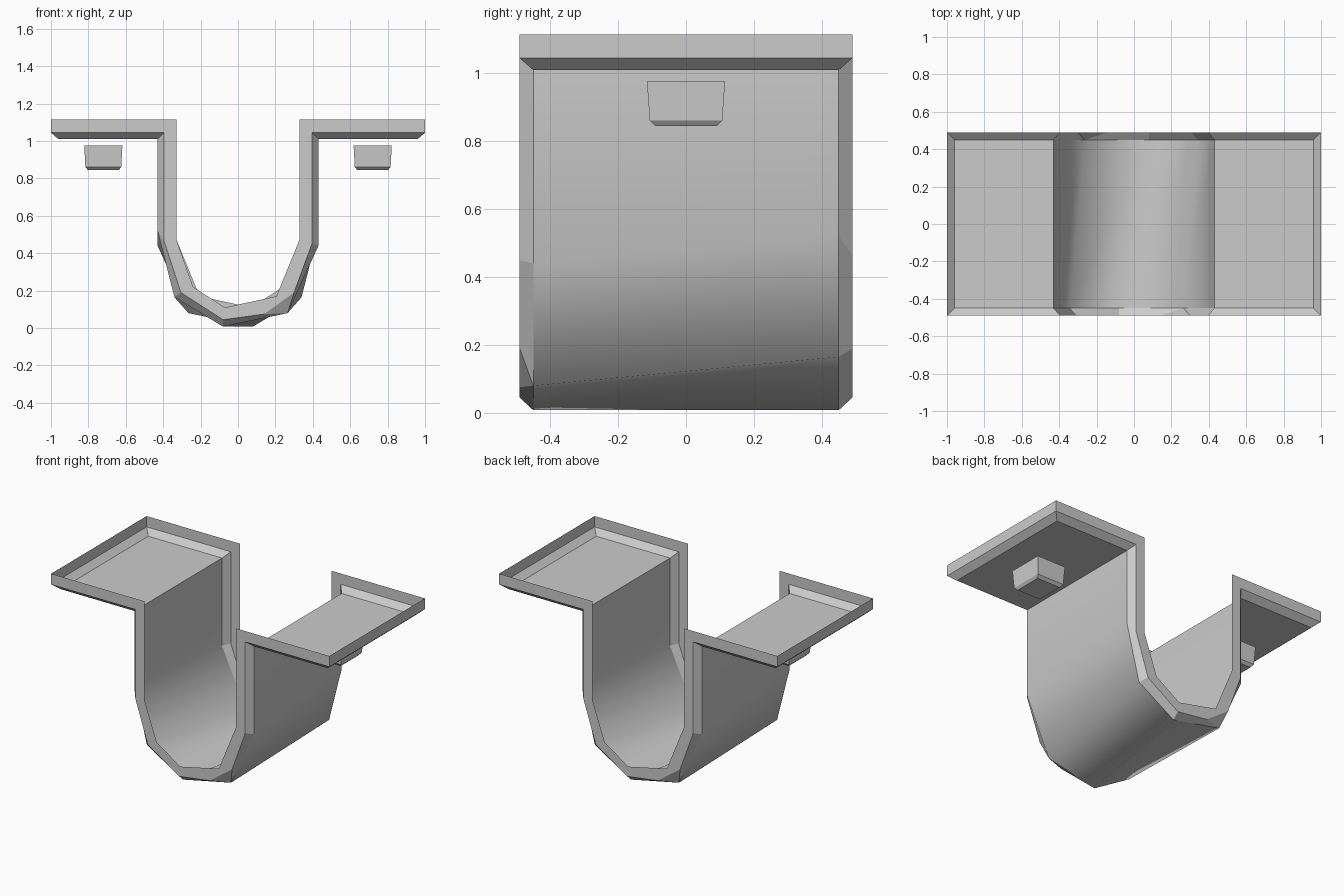
import bpy, bmesh, math

if "Cube" in bpy.data.objects:
    bpy.data.objects.remove(bpy.data.objects["Cube"])


def finish(name, bm, smooth_faces=()):
    for f in smooth_faces:
        f.smooth = True
    bmesh.ops.remove_doubles(bm, verts=bm.verts, dist=0.0005)
    bmesh.ops.recalc_face_normals(bm, faces=bm.faces)
    for e in bm.edges:
        if len(e.link_faces) == 2 and e.calc_face_angle(0) > math.radians(65):
            e.smooth = False
    me = bpy.data.meshes.new(name)
    bm.to_mesh(me)
    bm.free()
    ob = bpy.data.objects.new(name, me)
    bpy.context.collection.objects.link(ob)
    return ob


def strip(bm, a, b):
    """Faces between two point rows; repeated points become triangles."""
    faces = []
    for i in range(len(a) - 1):
        pts = []
        for p in (a[i], a[i + 1], b[i + 1], b[i]):
            if p not in pts:
                pts.append(p)
        faces.append(bm.faces.new([bm.verts.new(p) for p in pts]))
    return faces


def row(profile, y):
    return [(x, y, z) for x, z in profile]


def turned(points):
    return [(-x, -y, z) for x, y, z in points]


# Front profiles, left to right: sheet, chamfer line and inner rim edge
SHEET = [(-.96, 1.01), (-.43, 1.01), (-.43, .52), (-.34, .165), (-.08, .008),
         (.265, .08), (.43, .44), (.43, 1.01), (.96, 1.01)]
CHAMFER = [(-1, 1.045), (-.395, 1.045), (-.395, .465), (-.305, .19), (-.08, .045),
           (.14, .075), (.30, .19), (.395, .45), (.395, 1.045), (1, 1.045)]
RIM = [(-1, 1.115), (-.33, 1.115), (-.33, .475), (-.24, .22), (-.07, .11),
       (.205, .17), (.33, .475), (.33, 1.115), (1, 1.115)]


def doubled(points):
    return points[:6] + points[5:]


bm = bmesh.new()

# Trough and flange sheet; the back end is the front turned half around
front = row(SHEET, -.45)
back = turned(front)[::-1]
smooth = strip(bm, front, back)

# Chamfer and flat rim around both open ends
for turn in (lambda p: p, turned):
    sheet = turn(doubled(front))
    chamfer = turn(row(CHAMFER, -.49))
    rim = turn(doubled(row(RIM, -.49)))
    strip(bm, sheet, chamfer)
    strip(bm, chamfer, rim)

# Chamfer and upright lip at the outer edge of each flange
for s in (-1, 1):
    edge = [[(s * x, -y, z), (s * x, y, z)]
            for x, y, z in ((.96, .45, 1.01), (1, .49, 1.045), (1, .49, 1.115))]
    strip(bm, edge[0], edge[1])
    strip(bm, edge[1], edge[2])
finish("trough_with_flanges", bm, smooth)


# Tapered pegs floating under the flanges
def peg(name, cx):
    bm = bmesh.new()
    rings = []
    for hx, hy, z in ((.102, .115, .977), (.096, .107, .862), (.083, .09, .845)):
        rings.append([(cx + sx * hx, sy * hy, z)
                      for sx, sy in ((-1, -1), (1, -1), (1, 1), (-1, 1), (-1, -1))])
    for a, b in zip(rings, rings[1:]):
        strip(bm, a, b)
    for r in (rings[0], rings[-1]):
        bm.faces.new([bm.verts.new(p) for p in r[:4]])
    finish(name, bm)


peg("left_peg", -.72)
peg("right_peg", .72)
